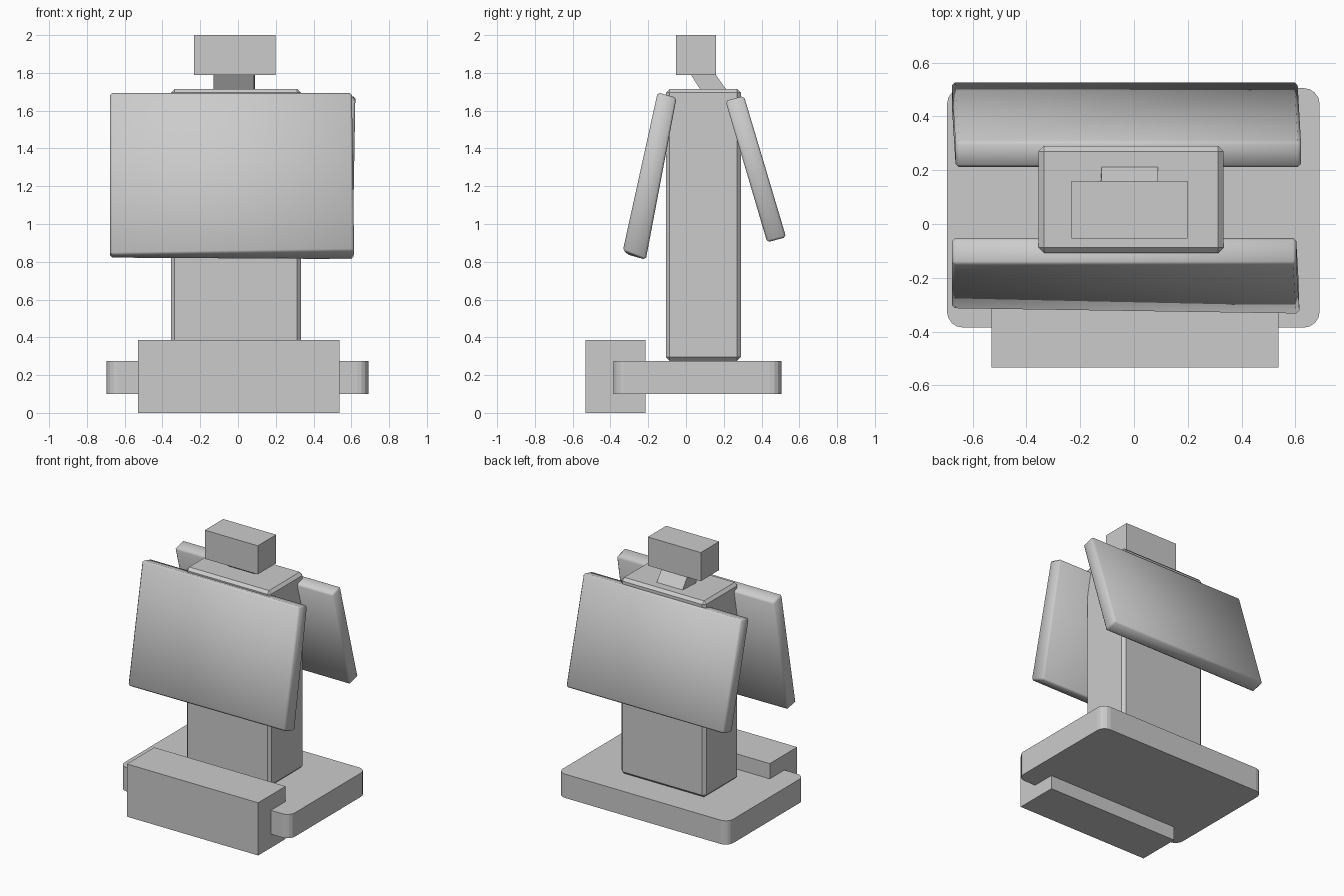
import bpy, bmesh

if "Cube" in bpy.data.objects:
    bpy.data.objects.remove(bpy.data.objects["Cube"])


def solid(name, left, right, x_is_const=True):
    """Prism between two four-point end loops (bottom-out, bottom-in, top-in, top-out)."""
    bm = bmesh.new()
    a = [bm.verts.new(p) for p in left]
    b = [bm.verts.new(p) for p in right]
    bm.faces.new(a)
    bm.faces.new(b[::-1])
    for i in range(4):
        j = (i + 1) % 4
        bm.faces.new((a[i], b[i], b[j], a[j]))
    bmesh.ops.recalc_face_normals(bm, faces=bm.faces)
    return finish(name, bm)


def finish(name, bm):
    me = bpy.data.meshes.new(name)
    bm.to_mesh(me)
    bm.free()
    ob = bpy.data.objects.new(name, me)
    bpy.context.collection.objects.link(ob)
    return ob


def box(name, x0, x1, y0, y1, z0, z1):
    ends = [[(x, y0, z0), (x, y1, z0), (x, y1, z1), (x, y0, z1)] for x in (x0, x1)]
    return solid(name, *ends)


def bevel(ob, width, segments=1):
    mod = ob.modifiers.new("edge_bevel", 'BEVEL')
    mod.width = width
    mod.segments = segments
    mod.limit_method = 'NONE'
    return mod


# Base plate with rounded vertical corners
base = box("base_plate", -0.695, 0.69, -0.385, 0.505, 0.10, 0.275)
bm = bmesh.new()
bm.from_mesh(base.data)
upright = [e for e in bm.edges
           if abs(e.verts[0].co.z - e.verts[1].co.z) > 0.1]
bmesh.ops.bevel(bm, geom=upright, offset=0.06, segments=4, profile=0.5, affect='EDGES')
bm.to_mesh(base.data)
bm.free()

# Front block and head
box("front_block", -0.53, 0.537, -0.533, -0.215, 0.0, 0.387)
box("head", -0.232, 0.198, -0.053, 0.16, 1.79, 2.0)

# Chamfered central column
bevel(box("column", -0.355, 0.333, -0.107, 0.29, 0.275, 1.715), 0.02)

# Leaning neck
solid("neck",
      [(-0.13, 0.083, 1.70), (-0.12, 0.222, 1.70), (-0.12, 0.15, 1.80), (-0.13, 0.02, 1.80)],
      [(0.085, 0.083, 1.70), (0.09, 0.222, 1.70), (0.09, 0.15, 1.80), (0.085, 0.02, 1.80)])

# Slightly crooked hanging panels with soft edges
front = solid("front_panel",
              [(-0.677, -0.315, 0.838), (-0.677, -0.213, 0.82),
               (-0.677, -0.05, 1.668), (-0.677, -0.15, 1.697)],
              [(0.615, -0.335, 0.858), (0.612, -0.213, 0.81),
               (0.603, -0.05, 1.668), (0.603, -0.15, 1.697)])
back = solid("back_panel",
             [(-0.677, 0.53, 0.93), (-0.677, 0.43, 0.903),
              (-0.663, 0.209, 1.652), (-0.663, 0.307, 1.678)],
             [(0.608, 0.53, 0.93), (0.608, 0.43, 0.903),
              (0.621, 0.209, 1.652), (0.621, 0.307, 1.678)])
for panel in (front, back):
    bevel(panel, 0.012)
    for poly in panel.data.polygons:
        poly.use_smooth = True
